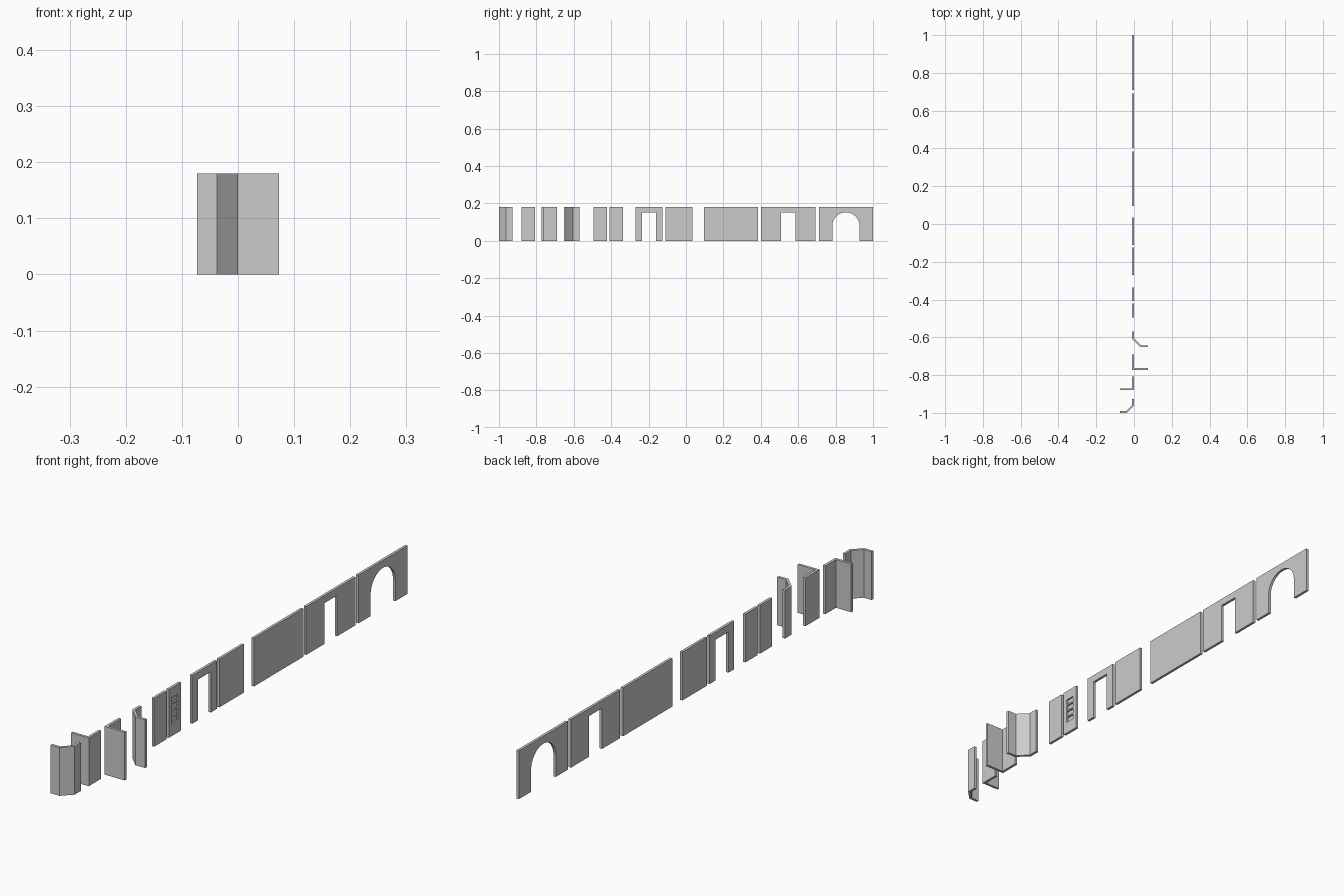
import bpy, bmesh, math
from mathutils import Vector

if "Cube" in bpy.data.objects:
    bpy.data.objects.remove(bpy.data.objects["Cube"])

H = 0.18      # wall height
T = 0.01      # wall thickness
Q = 0.073     # corner leg length
D = 0.152     # opening height


def prism(name, pts, sweep):
    """Extrude a closed 3D outline along the sweep vector."""
    bm = bmesh.new()
    face = bm.faces.new([bm.verts.new(p) for p in pts])
    ext = bmesh.ops.extrude_face_region(bm, geom=[face])
    moved = [g for g in ext["geom"] if isinstance(g, bmesh.types.BMVert)]
    bmesh.ops.translate(bm, verts=moved, vec=Vector(sweep))
    if face.is_valid and len(face.link_loops if hasattr(face, "link_loops") else face.loops) and \
            all(len(e.link_faces) < 2 for e in face.edges):
        bm.faces.new(list(face.verts))
    bmesh.ops.recalc_face_normals(bm, faces=bm.faces[:])
    me = bpy.data.meshes.new(name)
    bm.to_mesh(me)
    bm.free()
    ob = bpy.data.objects.new(name, me)
    bpy.context.collection.objects.link(ob)
    return ob


def wall(name, y0, y1, opening=()):
    """Flat panel; opening is an outline from the floor up and back down."""
    outline = [(y0, 0), *opening, (y1, 0), (y1, H), (y0, H)]
    return prism(name, [(-T, y, z) for y, z in outline], (T, 0, 0))


def door(y0, y1):
    return [(y0, 0), (y0, D), (y1, D), (y1, 0)]


def arch(yc, r, n=28):
    zc = D - r
    curve = [(yc - r * math.cos(math.pi * i / n), zc + r * math.sin(math.pi * i / n))
             for i in range(n + 1)]
    return [(yc - r, 0), *curve, (yc + r, 0)]


def corner(name, pts):
    return prism(name, [(x, y, 0) for x, y in pts], (0, 0, H))


# Full-length walls
arched = wall("arched_wall", 0.71, 1.0, arch(0.855, 0.073))
wall("door_wall", 0.402, 0.692, door(0.509, 0.585))
wall("plain_wall", 0.095, 0.385)

# Half-length walls
wall("half_wall", -0.11, 0.035)
wall("half_door_wall", -0.27, -0.125, door(-0.236, -0.16))

# Quarter-length walls, one with a column of recessed slots
slotted = wall("slotted_quarter_wall", -0.408, -0.336)
wall("quarter_wall", -0.494, -0.422)
for i in range(4):
    z = 0.046 + i * 0.0255
    cutter = prism("slot_cutter", [(-0.006, y, zz) for y, zz in
                   ((-0.391, z), (-0.354, z), (-0.354, z + 0.02), (-0.391, z + 0.02))],
                   (0.016, 0, 0))
    cutter.hide_render = True
    mod = slotted.modifiers.new("slot", "BOOLEAN")
    mod.operation, mod.solver, mod.object = "DIFFERENCE", "EXACT", cutter
    bpy.context.view_layer.objects.active = slotted
    bpy.ops.object.modifier_apply(modifier=mod.name)
    bpy.data.objects.remove(cutter)

# Corners: c is the half leg where the chamfer starts, k the chamfer offset
c, k = 0.037, T * math.tan(math.pi / 8)

# Inner corners: legs run towards +x
y = -0.642
corner("chamfered_inner_corner", [
    (0, y + Q), (0, y + c), (c, y), (Q, y), (Q, y - T),
    (c - k, y - T), (-T, y + c - k), (-T, y + Q)])
y = -0.763
corner("square_inner_corner", [
    (0, y + Q), (0, y), (Q, y), (Q, y - T), (-T, y - T), (-T, y + Q)])

# Outer corners: legs run towards -x
y = -0.88
corner("square_outer_corner", [
    (0, y + Q), (0, y), (-Q, y), (-Q, y + T), (-T, y + T), (-T, y + Q)])
y = -1.0
corner("chamfered_outer_corner", [
    (0, y + Q), (0, y + c), (-c, y), (-Q, y), (-Q, y + T),
    (-c - k, y + T), (-T, y + c + k), (-T, y + Q)])

# Smooth underside of the arch
bpy.ops.object.select_all(action="DESELECT")
arched.select_set(True)
bpy.context.view_layer.objects.active = arched
bpy.ops.object.shade_smooth_by_angle(angle=math.radians(30))
